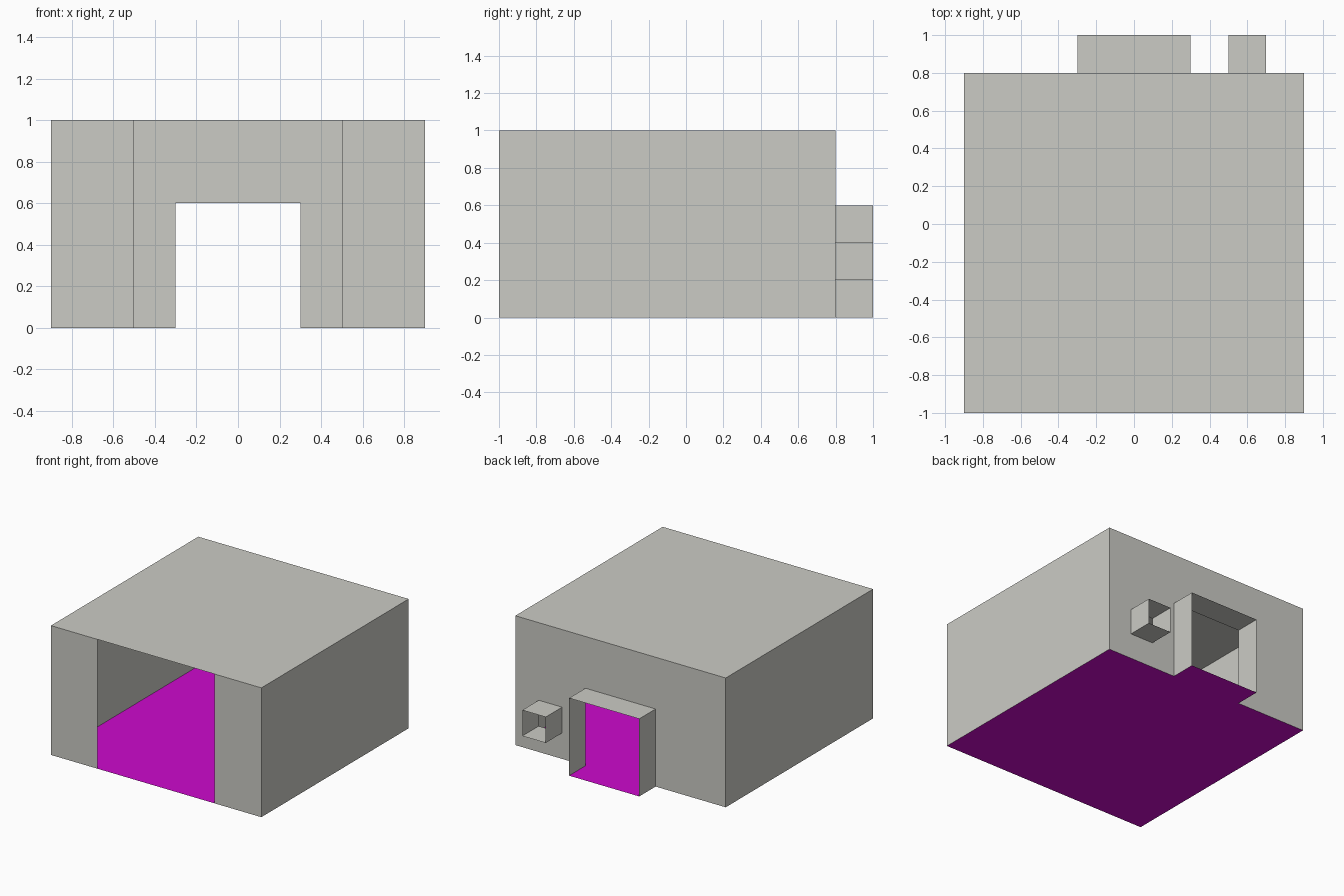
import bpy, bmesh

if "Cube" in bpy.data.objects:
    bpy.data.objects.remove(bpy.data.objects["Cube"])


def material(name, rgb):
    m = bpy.data.materials.new(name)
    m.diffuse_color = (*rgb, 1)
    m.use_nodes = True
    m.node_tree.nodes["Principled BSDF"].inputs["Base Color"].default_value = m.diffuse_color
    return m


GREY = material("warm_grey", (0.60, 0.60, 0.56))
MAGENTA = material("magenta", (0.61, 0.003, 0.61))


def sheet(name, us, vs, place, mat, holes=(), flip=False):
    """Flat sheet gridded at the us and vs cuts, leaving out the cells in holes."""
    bm = bmesh.new()
    grid = [[bm.verts.new(place(u, v)) for v in vs] for u in us]
    for i in range(len(us) - 1):
        for j in range(len(vs) - 1):
            if (i, j) not in holes:
                f = bm.faces.new((grid[i][j], grid[i + 1][j],
                                  grid[i + 1][j + 1], grid[i][j + 1]))
                if flip:
                    f.normal_flip()
    loose = [v for v in bm.verts if not v.link_faces]
    bmesh.ops.delete(bm, geom=loose, context='VERTS')
    me = bpy.data.meshes.new(name)
    bm.to_mesh(me)
    bm.free()
    me.materials.append(mat)
    ob = bpy.data.objects.new(name, me)
    bpy.context.collection.objects.link(ob)
    return ob


W, FRONT, BACK, OUT, H = 0.9, -1.0, 0.8, 1.0, 1.0
DOOR, DOOR_H = 0.3, 0.6            # doorway half width and height
WX0, WX1, WZ0, WZ1 = 0.5, 0.7, 0.2, 0.4  # window opening


def flat(z):
    return lambda x, y: (x, y, z)


def across(y):
    return lambda x, z: (x, y, z)


def along(x):
    return lambda y, z: (x, y, z)


# Floor, running out through the doorway
sheet("floor", (-W, -DOOR, DOOR, W), (FRONT, BACK, OUT), flat(0), MAGENTA,
      holes={(0, 1), (2, 1)})

# Roof, side walls and the two front wall panels beside the open front
sheet("roof", (-W, W), (FRONT, BACK), flat(H), GREY)
for side, s in (("left", -1), ("right", 1)):
    sheet(side + "_wall", (FRONT, BACK), (0, H), along(s * W), GREY, flip=s < 0)
    sheet(side + "_front_panel", sorted((s * 0.5, s * W)), (0, H),
          across(FRONT), GREY)
    # Doorway jambs
    sheet(side + "_door_jamb", (BACK, OUT), (0, DOOR_H), along(s * DOOR), GREY,
          flip=s < 0)

# Back wall with doorway and window openings
sheet("back_wall", (-W, -DOOR, DOOR, WX0, WX1, W), (0, WZ0, WZ1, DOOR_H, H),
      across(BACK), GREY, holes={(1, 0), (1, 1), (1, 2), (3, 1)}, flip=True)

# Doorway lintel
sheet("door_lintel", (-DOOR, DOOR), (BACK, OUT), flat(DOOR_H), GREY)

# Window tube: sill, head and two sides
sheet("window_sill", (WX0, WX1), (BACK, OUT), flat(WZ0), GREY, flip=True)
sheet("window_head", (WX0, WX1), (BACK, OUT), flat(WZ1), GREY)
sheet("window_left_side", (BACK, OUT), (WZ0, WZ1), along(WX0), GREY, flip=True)
sheet("window_right_side", (BACK, OUT), (WZ0, WZ1), along(WX1), GREY)
